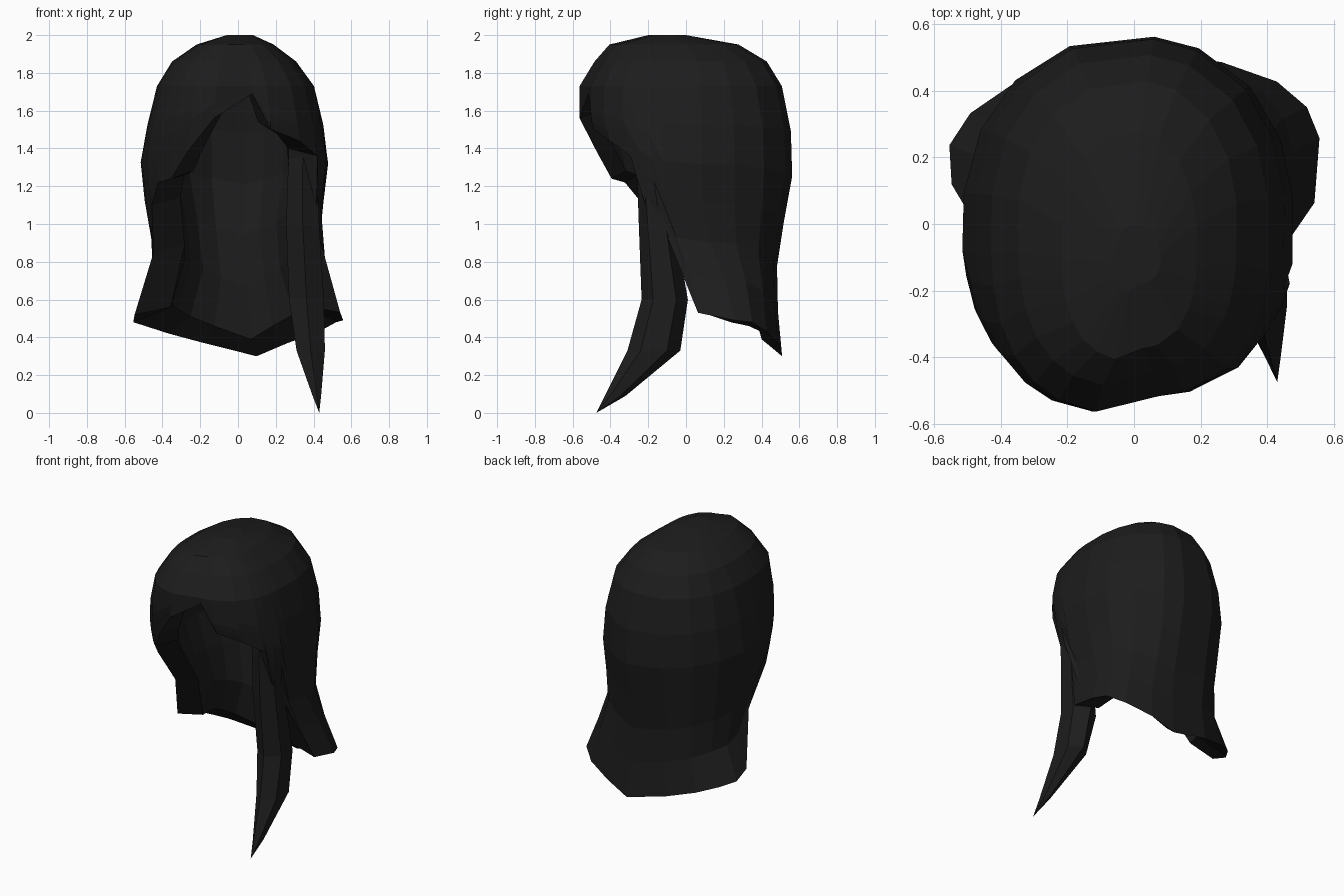
import bpy, bmesh, math

if "Cube" in bpy.data.objects:
    bpy.data.objects.remove(bpy.data.objects["Cube"])

hair = bpy.data.materials.new("soft black")
hair.diffuse_color = (0.012, 0.012, 0.012, 1)
hair.use_nodes = True
hair.node_tree.nodes["Principled BSDF"].inputs["Base Color"].default_value = hair.diffuse_color


def make_object(name, bm):
    bmesh.ops.recalc_face_normals(bm, faces=bm.faces[:])
    me = bpy.data.meshes.new(name)
    bm.to_mesh(me)
    bm.free()
    me.materials.append(hair)
    ob = bpy.data.objects.new(name, me)
    bpy.context.collection.objects.link(ob)
    return ob


def bridge(bm, a, b):
    n = len(a)
    for i in range(n):
        j = (i + 1) % n
        bm.faces.new((a[i], a[j], b[j], b[i]))


# Head outline by height: z, left x, right x, front y, back y, centre y, squareness
PROFILE = [
    (2.00, -0.06, 0.08, -0.20, 0.00, -0.10, 2.0),
    (1.95, -0.22, 0.19, -0.41, 0.28, -0.05, 2.1),
    (1.86, -0.35, 0.31, -0.49, 0.43, 0.00, 2.2),
    (1.73, -0.43, 0.405, -0.57, 0.51, 0.00, 2.2),
    (1.55, -0.475, 0.45, -0.57, 0.555, 0.00, 2.2),
    (1.36, -0.52, 0.485, -0.50, 0.565, 0.00, 2.2),
    (1.15, -0.50, 0.46, -0.45, 0.565, 0.00, 2.2),
    (0.92, -0.46, 0.43, -0.40, 0.49, 0.05, 2.3),
    (0.70, -0.45, 0.48, -0.35, 0.48, 0.15, 2.5),
    (0.50, -0.56, 0.56, -0.30, 0.49, 0.20, 2.6),
    (0.30, -0.56, 0.56, -0.30, 0.51, 0.20, 2.6),
]
# Hem height by angle (0 = front, 90 = right, 180 = back)
HEM = [(6, 1.69), (16, 1.50), (38, 1.44), (56, 1.36), (64, 1.06), (73, 0.97),
       (80, 0.53), (97, 0.49), (115, 0.48), (135, 0.43), (158, 0.37), (174, 0.30),
       (200, 0.37), (222, 0.42), (242, 0.46), (262, 0.48), (275, 0.52), (283, 0.85),
       (295, 1.10), (308, 1.22), (322, 1.24), (335, 1.38), (350, 1.56)]


def shell_point(deg, z, inset_x=0.0, inset_y=0.0):
    for p, q in zip(PROFILE, PROFILE[1:]):
        if z >= q[0] - 1e-6:
            break
    t = (p[0] - z) / (p[0] - q[0])
    l, r, f, b, cy, e = [u + (v - u) * t for u, v in zip(p[1:], q[1:])]
    s, c = math.sin(math.radians(deg)), math.cos(math.radians(deg))
    if c > 0 and z > 1:                  # squarer, slightly lopsided fringe
        e += 0.45
        f *= 0.91 if s > 0 else 1
    if c < 0 and s < 0 and z < 0.8:      # left flare is less full
        e = 1.9
    sx, sy = abs(s) ** (2 / e), abs(c) ** (2 / e)
    x = (r - inset_x) * sx if s > 0 else (l + inset_x) * sx
    y = cy + (f + inset_y - cy) * sy if c > 0 else cy + (b - inset_y - cy) * sy
    return x, y, z


# Hair cap with open face and flared curtain: outer skin, then inner lining
bm = bmesh.new()
outer = [[bm.verts.new(shell_point(a, z)) for a, _ in HEM] for z in (2.0, 1.95, 1.86, 1.73)]
for k in range(1, 7):
    outer.append([bm.verts.new(shell_point(a, 1.73 + (h - 1.73) * k / 6)) for a, h in HEM])
inner = [[bm.verts.new(shell_point(a, z, 0.09, 0.09)) for a, _ in HEM] for z in (1.86, 1.76)]
for k in range(1, 6):
    ring = []
    for a, h in HEM:
        h = h + (0.09 if 90 < a < 270 else 0.04)
        depth = 0.09 + 0.08 * min(1, k / 3)
        ring.append(bm.verts.new(shell_point(a, 1.76 + (h - 1.76) * k / 5, depth, 0.10)))
    inner.append(ring)
bm.faces.new(outer[0])
bm.faces.new(inner[0])
for skin in (outer, inner):
    for a, b in zip(skin, skin[1:]):
        bridge(bm, a, b)
bridge(bm, outer[-1], inner[-1])
make_object("hair_cap", bm)

# Long side lock: z, x range, y range, ending in a point
LOCK = [(1.46, 0.29, 0.40, -0.26, -0.14), (1.30, 0.265, 0.42, -0.26, -0.12),
        (1.00, 0.255, 0.43, -0.25, -0.06), (0.60, 0.27, 0.455, -0.235, 0.01),
        (0.33, 0.31, 0.46, -0.31, -0.03), (0.09, 0.395, 0.44, -0.43, -0.32)]
bm = bmesh.new()
rings = []
for z, x0, x1, y0, y1 in LOCK:
    ring = []
    for i in range(6):
        a = math.radians(60 * i + 30)
        ring.append(bm.verts.new(((x0 + x1) / 2 + (x1 - x0) / 2 * math.cos(a) / 0.866,
                                  (y0 + y1) / 2 + (y1 - y0) / 2 * math.sin(a), z)))
    rings.append(ring)
bm.faces.new(rings[0])
for a, b in zip(rings, rings[1:]):
    bridge(bm, a, b)
tip = bm.verts.new((0.43, -0.475, 0.0))
for i in range(6):
    bm.faces.new((rings[-1][i], rings[-1][(i + 1) % 6], tip))
make_object("side_lock", bm)
